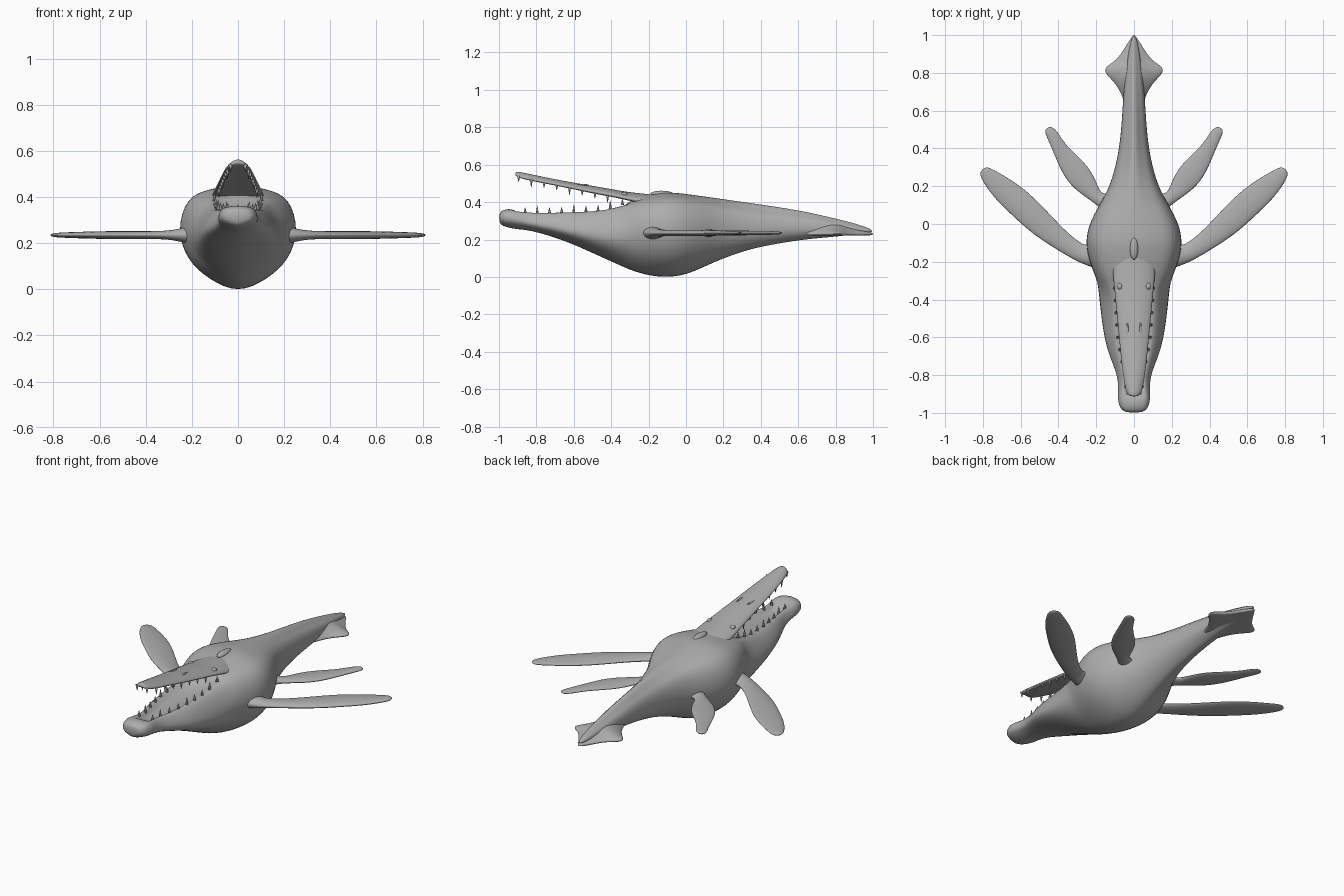
import bpy, bmesh, math
from mathutils import Matrix, Vector

if "Cube" in bpy.data.objects:
    bpy.data.objects.remove(bpy.data.objects["Cube"], do_unlink=True)

hide = bpy.data.materials.new("grey_hide")
hide.use_nodes = True
grey = (0.42, 0.42, 0.42, 1)
hide.diffuse_color = grey
hide.node_tree.nodes["Principled BSDF"].inputs["Base Color"].default_value = grey


def finish(name, bm, levels=0):
    bmesh.ops.recalc_face_normals(bm, faces=bm.faces)
    for f in bm.faces:
        f.smooth = True
    mesh = bpy.data.meshes.new(name)
    bm.to_mesh(mesh)
    bm.free()
    mesh.materials.append(hide)
    ob = bpy.data.objects.new(name, mesh)
    bpy.context.collection.objects.link(ob)
    if levels:
        mod = ob.modifiers.new("smooth_skin", 'SUBSURF')
        mod.levels = mod.render_levels = levels
    return ob


def loft(name, rings):
    bm = bmesh.new()
    rows = [[bm.verts.new(p) for p in ring] for ring in rings]
    n = len(rows[0])
    for a, b in zip(rows, rows[1:]):
        for i in range(n):
            j = (i + 1) % n
            bm.faces.new((a[i], a[j], b[j], b[i]))
    bm.faces.new(rows[0])
    bm.faces.new(rows[-1])
    return finish(name, bm, 2)


def mirrored(y, half):
    """Closed ring from half-section points running top centre to bottom centre."""
    return [(x, y, z) for x, z in half] + [(-x, y, z) for x, z in half[-2:0:-1]]


def lerp(table, y, col):
    for a, b in zip(table, table[1:]):
        if a[0] <= y <= b[0]:
            t = (y - a[0]) / (b[0] - a[0])
            return a[col] + t * (b[col] - a[col])
    return table[-1][col]


# Body and lower jaw: y, half width, bottom, widest height, top, open mouth
BODY = [
    (-1.0, .05, .285, .315, .345, 0), (-.97, .078, .268, .315, .362, 0),
    (-.92, .088, .257, .31, .365, 0), (-.86, .085, .252, .30, .345, 1),
    (-.79, .095, .238, .285, .342, 1), (-.7, .135, .21, .27, .345, 1),
    (-.6, .165, .174, .25, .35, 1), (-.45, .185, .105, .23, .357, 1),
    (-.35, .195, .06, .235, .385, 1), (-.29, .2, .033, .25, .42, 0),
    (-.2, .238, .006, .255, .436, 0), (-.1, .26, -.004, .255, .455, 0),
    (0, .24, .01, .255, .443, 0), (.1, .185, .055, .26, .433, 0),
    (.2, .127, .1, .26, .422, 0), (.35, .086, .152, .26, .404, 0),
    (.5, .067, .18, .26, .382, 0), (.65, .059, .203, .26, .354, 0),
    (.8, .046, .215, .25, .317, 0), (.92, .028, .23, .25, .285, 0),
    (1.0, .008, .24, .245, .252, 0)]


def body_ring(y, w, zb, zm, zt, mouth):
    w *= 1.05
    low = (zm - zb) * 1.07
    up = (zt - zm) * 1.04
    shoulder = max(.5, .73 - max(0, y) * .6)     # back narrows to a ridge at the tail
    if mouth:      # raised gum rim around a sunken mouth floor
        upper = [(0, zt - .03), (w * .36, zt - .025), (w * .56, zt + .018)]
    else:
        upper = [(0, zm + up), (w * .45, zm + up * (shoulder + .16)),
                 (w * .84, zm + up * shoulder)]
    lower = [(w, zm), (w * .83, zm - low * .48), (w * .46, zm - low * .79), (0, zm - low)]
    return mirrored(y, upper + lower)


loft("body_and_lower_jaw", [body_ring(*s) for s in BODY])

# Upper jaw and skull: y, half width, bottom, top
SKULL = [
    (-.915, .028, .54, .565), (-.88, .046, .523, .56), (-.78, .062, .503, .538),
    (-.65, .076, .478, .512), (-.5, .09, .445, .487), (-.4, .1, .427, .47),
    (-.32, .108, .41, .455), (-.2, .12, .38, .443), (-.08, .08, .36, .43)]


def skull_ring(y, w, zb, zt):
    h = zt - zb
    w *= 1.07
    return mirrored(y, [(0, zt + .002), (w * .5, zt - h * .1), (w, zb + h * .35),
                        (w * .85, zb - h * .05), (0, zb + h * .15)])


loft("upper_jaw", [skull_ring(*s) for s in SKULL])

# Tail fluke draped from the tail ridge: y, half width
FLUKE = [(.6, .045), (.7, .066), (.77, .125), (.8, .158), (.83, .158),
         (.86, .105), (.9, .07), (1.005, .004)]


def fluke_ring(y, w):
    rise = lerp(BODY, y, 4) - .25
    return mirrored(y, [(0, .235 + rise), (w * .4, .235 + rise * .45), (w * .95, .238),
                        (w, .23), (w * .9, .221), (w * .4, .222), (0, .22)])


loft("tail_fluke", [fluke_ring(*s) for s in FLUKE])

# Flippers: leading edge point, trailing edge point, half thickness
FRONT = [((.17, -.25), (.17, -.08), .05), ((.25, -.22), (.24, -.115), .033),
         ((.31, -.195), (.28, -.105), .02), ((.42, -.13), (.37, -.03), .018),
         ((.55, -.045), (.47, .08), .019), ((.65, .05), (.56, .17), .018),
         ((.735, .13), (.65, .235), .015), ((.8, .22), (.73, .28), .012),
         ((.823, .275), (.785, .31), .008)]
REAR = [((.09, .03), (.07, .19), .045), ((.17, .07), (.14, .155), .026),
        ((.2, .105), (.18, .165), .017), ((.27, .15), (.2, .23), .015),
        ((.35, .215), (.245, .31), .015), ((.4, .31), (.31, .37), .013),
        ((.43, .39), (.37, .43), .012), ((.465, .465), (.41, .5), .01),
        ((.475, .5), (.445, .52), .007)]
CHORD = [(-.06, 0), (.15, .8), (.5, 1), (.85, .6), (1.06, 0),
         (.85, -.6), (.5, -1), (.15, -.8)]


def flipper(name, stations, side):
    rings = []
    for lead, trail, thick in stations:
        a, b = Vector(lead), Vector(trail)
        ring = []
        for t, k in CHORD:
            p = a.lerp(b, t)
            ring.append((side * p.x, p.y, .235 + k * thick))
        rings.append(ring)
    loft(name, rings)


for label, side in (("left", 1), ("right", -1)):
    flipper(label + "_front_flipper", FRONT, side)
    flipper(label + "_rear_flipper", REAR, side)


# Teeth along both jaws
def teeth(name, ys, place, direction):
    bm = bmesh.new()
    for i, y in enumerate(ys):
        length = .048 if i % 3 == 1 else .034
        x, z = place(y)
        for s in (1, -1):
            at = Matrix.Translation((s * x, y, z + direction * length * .3))
            turn = Matrix.Rotation(0 if direction > 0 else math.pi, 4, 'X')
            bmesh.ops.create_cone(bm, cap_ends=True, segments=8, radius1=.009,
                                  radius2=.001, depth=length, matrix=at @ turn)
    finish(name, bm)


teeth("lower_teeth", [-.86 + .065 * i for i in range(9)],
      lambda y: (lerp(BODY, y, 1) * .52, lerp(BODY, y, 4)), 1)
teeth("upper_teeth", [-.895 + .068 * i for i in range(8)],
      lambda y: (lerp(SKULL, y, 1) * .84, lerp(SKULL, y, 2) + .005), -1)


# Small rounded head details
def bump(name, center, size):
    bm = bmesh.new()
    m = Matrix.Translation(center) @ Matrix.Diagonal((*size, 1))
    bmesh.ops.create_uvsphere(bm, u_segments=16, v_segments=10, radius=1, matrix=m)
    finish(name, bm)


bump("crown_ridge", (0, -.13, .445), (.022, .06, .016))
for label, s in (("left", 1), ("right", -1)):
    bump(label + "_eye", (s * .075, -.33, .441), (.014, .018, .012))
    bump(label + "_snout_ridge", (s * .035, -.57, .492), (.006, .05, .006))
